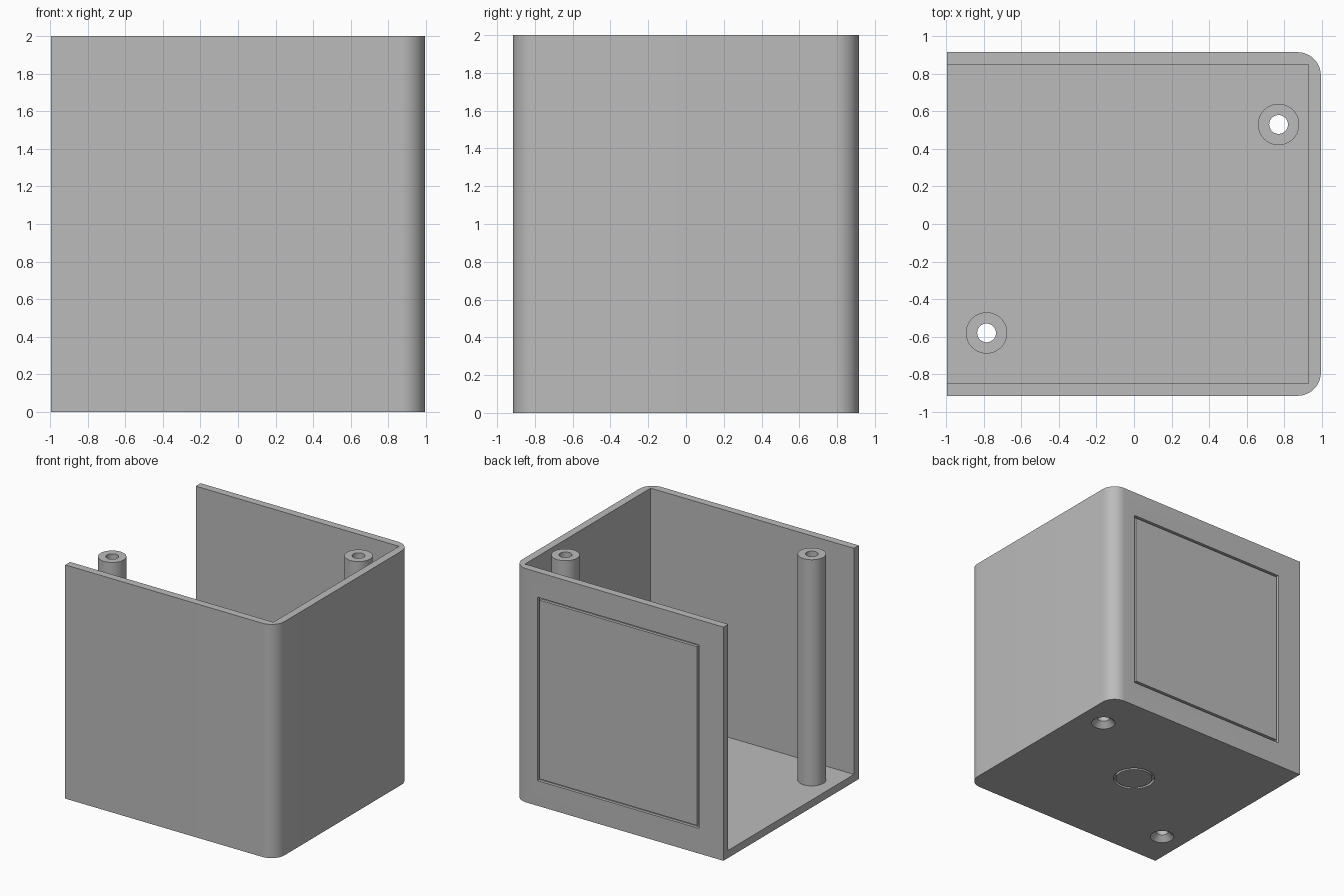
import bpy, bmesh
from math import cos, sin, pi, radians
from mathutils import Vector

if "Cube" in bpy.data.objects:
    bpy.data.objects.remove(bpy.data.objects["Cube"])

W, D, H = 0.995, 0.915, 2.0        # half width, half depth, height
WALL, CORNER = 0.065, 0.125
GAP, CUT = 0.02, 0.025             # groove width and depth
POSTS = [(0.77, 0.53), (-0.785, -0.58)]
POST_R, HOLE_R, SINK_R = 0.11, 0.05, 0.096

grey = bpy.data.materials.new("plain_grey")
grey.use_nodes = True
colour = (0.5, 0.5, 0.5, 1)
grey.diffuse_color = colour
grey.node_tree.nodes["Principled BSDF"].inputs["Base Color"].default_value = colour


def finish(name, bm):
    bmesh.ops.recalc_face_normals(bm, faces=bm.faces)
    mesh = bpy.data.meshes.new(name)
    bm.to_mesh(mesh)
    bm.free()
    mesh.materials.append(grey)
    ob = bpy.data.objects.new(name, mesh)
    bpy.context.collection.objects.link(ob)
    return ob


def prism(name, outline, z0, z1):
    bm = bmesh.new()
    base = bm.faces.new([bm.verts.new((x, y, z0)) for x, y in outline])
    top = bmesh.ops.extrude_face_region(bm, geom=[base])
    verts = [v for v in top["geom"] if isinstance(v, bmesh.types.BMVert)]
    bmesh.ops.translate(bm, verts=verts, vec=(0, 0, z1 - z0))
    return finish(name, bm)


def box(name, lo, hi):
    return prism(name, [(lo[0], lo[1]), (hi[0], lo[1]), (hi[0], hi[1]), (lo[0], hi[1])],
                 lo[2], hi[2])


def lathe(name, profile, at, closed_loop=False, n=48):
    """Spin (radius, z) pairs round a vertical axis; caps the ends unless looped."""
    bm = bmesh.new()
    rings = [[bm.verts.new((at[0] + r * cos(2 * pi * i / n), at[1] + r * sin(2 * pi * i / n), z))
              for i in range(n)] for r, z in profile]
    pairs = list(zip(rings, rings[1:]))
    if closed_loop:
        pairs.append((rings[-1], rings[0]))
    else:
        bm.faces.new(rings[0])
        bm.faces.new(rings[-1])
    for a, b in pairs:
        for i in range(n):
            j = (i + 1) % n
            bm.faces.new((a[i], a[j], b[j], b[i]))
    return finish(name, bm)


def cut(ob, cutter):
    mod = ob.modifiers.new("cut", "BOOLEAN")
    mod.operation, mod.solver, mod.object = "DIFFERENCE", "EXACT", cutter
    bpy.context.view_layer.update()
    graph = bpy.context.evaluated_depsgraph_get()
    mesh = bpy.data.meshes.new_from_object(ob.evaluated_get(graph))
    ob.modifiers.clear()
    ob.data = mesh
    bpy.data.objects.remove(cutter)


# Case: rounded on the two +x corners, open at the top and the -x side
arc = [(W - CORNER + CORNER * cos(t), D - CORNER + CORNER * sin(t))
       for t in (radians(90 * i / 12) for i in range(13))]
outline = [(-W, -D)] + [(x, -y) for x, y in reversed(arc)] + arc + [(-W, D)]
case = prism("case", outline, 0, H)
cut(case, box("cutter", (-W - 1, WALL - D, WALL), (W - WALL, D - WALL, H + 1)))

# Square pocket in the back wall, filled by a panel that leaves a thin groove
PX, PZ0, PZ1 = 0.765, 0.215, 1.785
cut(case, box("cutter", (-PX, D - CUT, PZ0), (PX, D + 0.1, PZ1)))
panel = box("back_panel", (-PX + GAP, D - CUT, PZ0 + GAP), (PX - GAP, D, PZ1 - GAP))

# Round pocket under the floor, filled by a disc that leaves a ring groove
RING = 0.168
cut(case, lathe("cutter", [(RING, -0.1), (RING, CUT)], (0, 0)))
disc = lathe("base_disc", [(RING - GAP, 0), (RING - GAP, CUT)], (0, 0))

# Screw posts with through holes, countersunk from below
smooth = [case, disc]
for at, side in zip(POSTS, ("left", "right")):
    depth = SINK_R - HOLE_R
    cut(case, lathe("cutter", [(SINK_R, -0.1), (SINK_R, 0), (HOLE_R, depth),
                               (HOLE_R, WALL + 0.1)], at))
    smooth.append(lathe(side + "_post", [(POST_R, WALL), (POST_R, H), (HOLE_R, H),
                                         (HOLE_R, WALL)], at, closed_loop=True))

bpy.ops.object.select_all(action="DESELECT")
for ob in smooth:
    ob.select_set(True)
bpy.context.view_layer.objects.active = case
bpy.ops.object.shade_smooth_by_angle(angle=radians(30))
